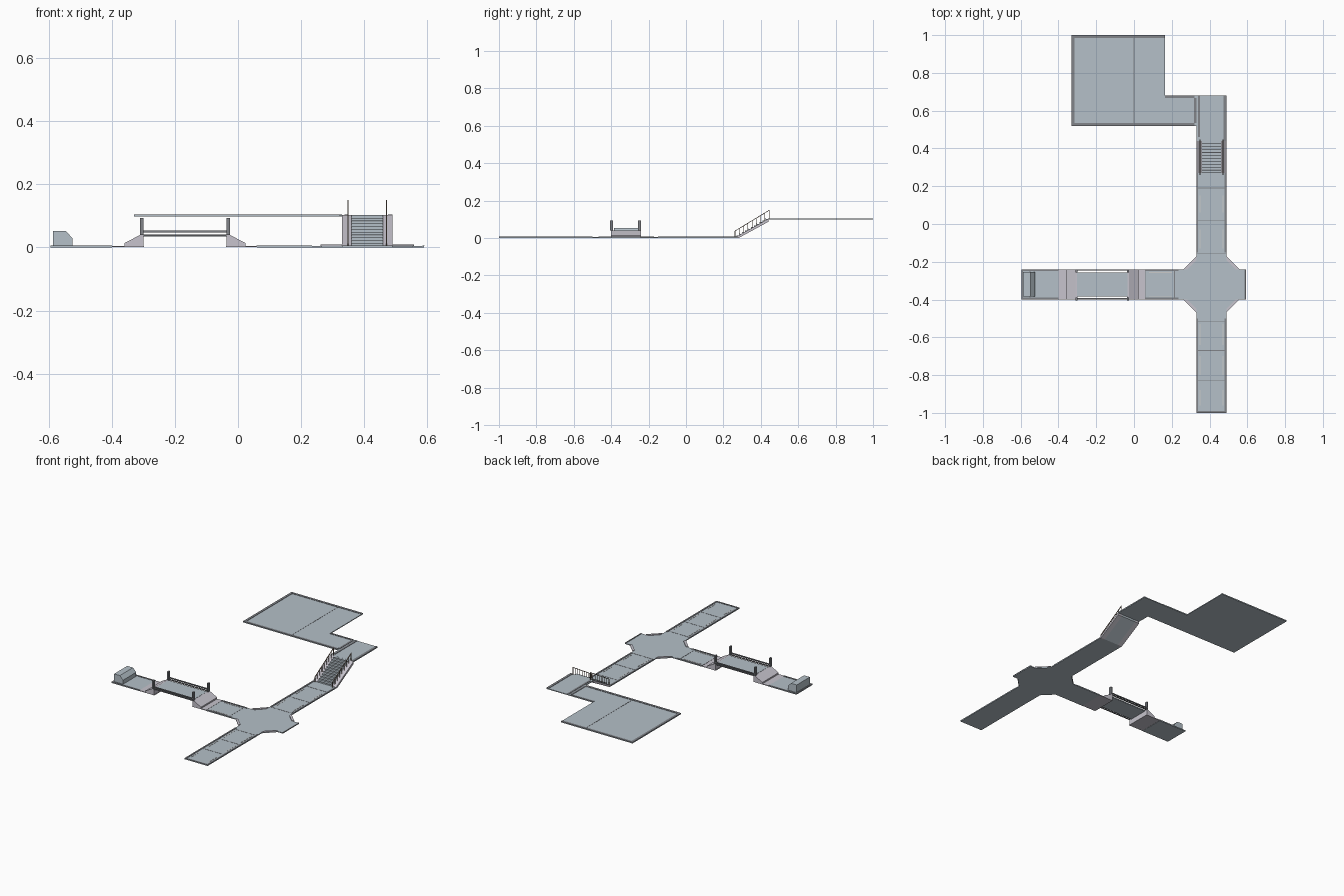
import bpy, bmesh, math
from mathutils import Vector

if "Cube" in bpy.data.objects:
    bpy.data.objects.remove(bpy.data.objects["Cube"])


def mat(name, c):
    m = bpy.data.materials.new(name)
    m.diffuse_color = (*c, 1)
    m.use_nodes = True
    m.node_tree.nodes["Principled BSDF"].inputs["Base Color"].default_value = m.diffuse_color
    return m


FLOOR = mat("floor_steel", (0.46, 0.53, 0.58))
DARK = mat("dark_trim", (0.22, 0.23, 0.25))
PALE = mat("pale_panel", (0.57, 0.55, 0.61))
LIGHT = mat("light_strip", (0.9, 0.9, 0.88))
RAIL = mat("rail_bronze", (0.30, 0.23, 0.18))
T = 0.005     # floor thickness
UP = 0.098    # underside of upper level


def make(name, bm, m):
    bmesh.ops.recalc_face_normals(bm, faces=bm.faces)
    me = bpy.data.meshes.new(name)
    bm.to_mesh(me)
    bm.free()
    me.materials.append(m)
    ob = bpy.data.objects.new(name, me)
    bpy.context.collection.objects.link(ob)
    return ob


def add_prism(bm, pts, axis, a, b):
    """Extrude a profile along an axis: z takes (x,y), y takes (x,z), x takes (y,z)."""
    at = {'z': lambda p, d: (p[0], p[1], d), 'y': lambda p, d: (p[0], d, p[1]),
          'x': lambda p, d: (d, p[0], p[1])}[axis]
    lo = [bm.verts.new(at(p, a)) for p in pts]
    hi = [bm.verts.new(at(p, b)) for p in pts]
    bm.faces.new(lo)
    bm.faces.new(hi)
    n = len(pts)
    for i in range(n):
        bm.faces.new((lo[i], lo[(i + 1) % n], hi[(i + 1) % n], hi[i]))


def add_box(bm, x0, x1, y0, y1, z0, z1):
    add_prism(bm, [(x0, y0), (x1, y0), (x1, y1), (x0, y1)], 'z', z0, z1)


def boxes(name, items, m):
    bm = bmesh.new()
    for b in items:
        add_box(bm, *b)
    return make(name, bm, m)


def prism(name, pts, axis, a, b, m):
    bm = bmesh.new()
    add_prism(bm, pts, axis, a, b)
    return make(name, bm, m)


# ---- floors
CX, CY = 0.41, -0.32
boxes("south_corridor_floor", [(.33, .49, -1, -.5, 0, T)], FLOOR)
boxes("north_corridor_floor", [(.33, .49, -.15, .27, 0, T)], FLOOR)
boxes("west_corridor_floor", [(.06, .235, -.40, -.24, 0, T)], FLOOR)
boxes("west_end_floor", [(-.595, -.40, -.40, -.24, 0, T)], FLOOR)
quarter = [(.18, .08), (.145, .08), (.08, .145), (.08, .18)]
hub = []
for sx, sy, rev in ((1, 1, 0), (-1, 1, 1), (-1, -1, 0), (1, -1, 1)):
    q = quarter[::-1] if rev else quarter
    hub += [(CX + sx * x, CY + sy * y) for x, y in q]
prism("crossing_floor", hub, 'z', 0, T, FLOOR)
prism("upper_floor", [(-.33, .52), (.33, .52), (.33, .44), (.49, .44), (.49, .68),
                      (.165, .68), (.165, 1), (-.33, 1)], 'z', UP, UP + T, FLOOR)

# ---- diagonal kerbs at the crossing
bm = bmesh.new()
for sx in (1, -1):
    for sy in (1, -1):
        add_prism(bm, [(CX + sx * x, CY + sy * y) for x, y in
                       ((.148, .08), (.08, .148), (.08, .128), (.128, .08))], 'z', T, .009)
make("crossing_kerbs", bm, PALE)

# ---- edge trims
W = .010
trim = []
for x in (.33, .49 - W):
    trim += [(x, x + W, -1, -.5, T, .007), (x, x + W, -.15, .27, T, .007)]
for y in (-.40, -.24 - W):
    trim += [(.06, .235, y, y + W, T, .007), (-.595, -.40, y, y + W, T, .007)]
trim += [(.34, .48, -1, -1 + W, T, .007), (.585, .592, -.40, -.24, T, .007),
         (-.595, -.587, -.39, -.25, T, .007)]
boxes("lower_edge_trim", trim, DARK)
Z0, Z1 = UP + T, UP + T + .002
boxes("upper_edge_trim", [(-.33, -.315, .52, 1, Z0, Z1), (-.315, .165, .985, 1, Z0, Z1),
                          (-.315, .32, .52, .535, Z0, Z1), (.165, .32, .668, .68, Z0, Z1),
                          (.318, .33, .535, .668, Z0, Z1), (.338, .35, .46, .68, Z0, Z1),
                          (.475, .49, .44, .68, Z0, Z1)], DARK)

# ---- floor seams
S = .002
boxes("floor_seams", [(.33, .49, y - S, y + S, T, T + .0008) for y in (-.83, -.67, -.515, -.155, .02, .19)]
      + [(x - S, x + S, -.40, -.24, T, T + .0008) for x in (.06, .215, -.55)]
      + [(-S, S, .52, 1, Z0, Z0 + .0008)], DARK)

# ---- light strips along corridor edges
strips = []
for x in (.348, .468):
    for y0, y1 in ((-.96, -.88), (-.80, -.70), (-.64, -.53), (-.13, -.03), (.06, .15)):
        strips.append((x, x + .005, y0, y1, T, .006))
for y in (-.385, -.26):
    strips.append((.08, .2, y, y + .005, T, .006))
boxes("light_strips", strips, LIGHT)

# ---- stairs
Y0, Y1, N = .27, .44, 11
dy, dz = (Y1 - Y0) / N, (UP + T - T) / N
prof = [(Y0, T)]
for i in range(N):
    prof += [(Y0 + i * dy, T + (i + 1) * dz - .0005), (Y0 + (i + 1) * dy, T + (i + 1) * dz - .0005)]
prof += [(Y1, UP - .012), (Y0 + .012, 0), (Y0, 0)]
prism("stair_steps", prof, 'x', .36, .46, FLOOR)
bm = bmesh.new()
for x in (.33, .46):
    add_prism(bm, [(Y0, 0), (Y0, .007), (Y1, UP + T), (Y1, UP - .012), (Y0 + .012, 0)],
              'x', x, x + .03)
make("stair_side_panels", bm, PALE)
boxes("stair_nosings", [(.36, .46, Y0 + i * dy - .001, Y0 + i * dy + .002,
                         T + (i + 1) * dz - .002, T + (i + 1) * dz) for i in range(N)], DARK)


# ---- stair railings
def railing(name, x):
    bm = bmesh.new()
    r = .002
    rail_z = lambda y: .037 + (y - .262) * (.148 - .037) / (.445 - .262)
    base = lambda y: min(max(T, T + (y - Y0) * UP / (Y1 - Y0)), UP + T)
    add_prism(bm, [(.26, rail_z(.26) - r), (.447, rail_z(.447) - r),
                   (.447, rail_z(.447) + r), (.26, rail_z(.26) + r)], 'x', x - r, x + r)
    for i in range(9):
        y = .262 + i * (.445 - .262) / 8
        w = r if i in (0, 8) else .0012
        add_box(bm, x - w, x + w, y - w, y + w, base(y) - .002, rail_z(y))
    make(name, bm, RAIL)


railing("left_stair_railing", .349)
railing("right_stair_railing", .471)

# ---- bridge in the west arm: ramps, deck, beams and posts, mirrored about its centre
BX = -.168
HALF = .128


def mir(s, pts):
    return [(BX + s * x, z) for x, z in pts]


for s, side in ((-1, "west"), (1, "east")):
    prism(side + "_bridge_ramp", mir(s, [(HALF + .004, .005), (.192, .005), (.192, .014),
                                         (.142, .04), (HALF + .004, .04)]),
          'y', -.40, -.24, PALE)
    prism(side + "_ramp_apron", mir(s, [(.13, .001), (.234, .001), (.234, T), (.13, T)]),
          'y', -.40, -.24, PALE)
    posts = []
    for y in (-.405, -.257):
        x = sorted((BX + s * .132, BX + s * .142))
        posts.append((*x, y, y + .016, .04, .093))
    boxes(side + "_bridge_posts", posts, DARK)
boxes("bridge_deck", [(BX - HALF - .005, BX + HALF + .005, -.383, -.257, .035, .041)], FLOOR)
beams = []
for y in (-.40, -.247):
    beams += [(BX - HALF - .005, BX + HALF + .005, y, y + .007, .048, .054),
              (BX - HALF - .005, BX + HALF + .005, y, y + .007, .037, .042)]
boxes("bridge_side_beams", beams, DARK)

# ---- console block at the west end
prism("end_block", [(-.587, T), (-.525, T), (-.525, .03), (-.547, .053), (-.587, .053)],
      'y', -.385, -.255, FLOOR)
